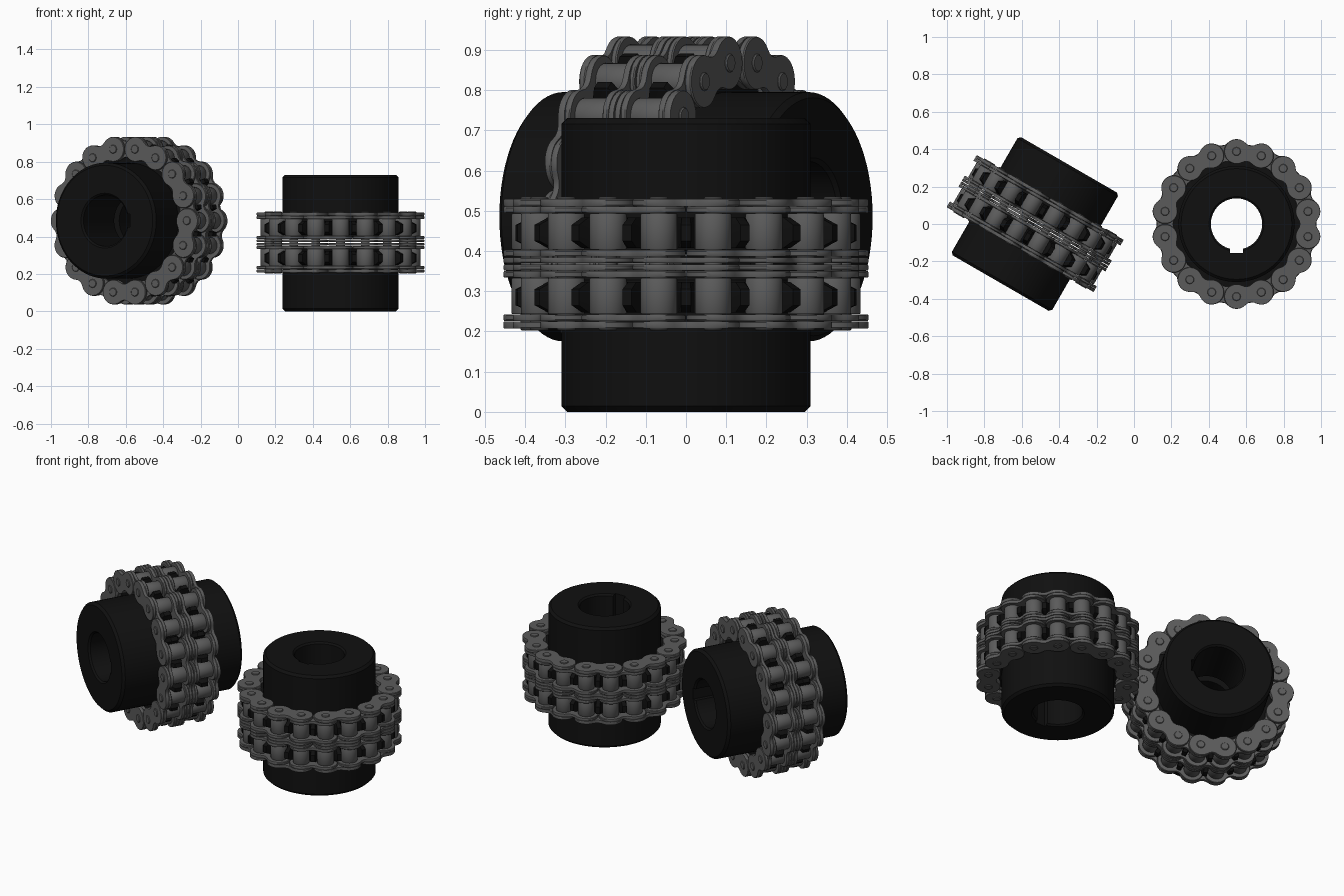
import bpy, bmesh, math
from mathutils import Matrix, Vector

if "Cube" in bpy.data.objects:
    bpy.data.objects.remove(bpy.data.objects["Cube"])

N = 18                       # chain links around the coupling
R = 0.388                    # pitch radius
PITCH = 2 * R * math.sin(math.pi / N)
STEP = 2 * math.pi / N


def material(name, v):
    m = bpy.data.materials.new(name)
    m.diffuse_color = (v, v, v, 1)
    m.use_nodes = True
    m.node_tree.nodes["Principled BSDF"].inputs["Base Color"].default_value = m.diffuse_color
    return m


BLACK = material("black oxide steel", 0.005)
GREY = material("grey steel", 0.105)


def polar(r, a, z=0.0):
    return Vector((r * math.cos(a), r * math.sin(a), z))


def loft(bm, loops, closed=False):
    """Skin a list of equal length loops; closed joins last to first, otherwise cap."""
    rows = [[bm.verts.new(p) for p in loop] for loop in loops]
    n = len(rows[0])
    pairs = list(zip(rows, rows[1:])) + ([(rows[-1], rows[0])] if closed else [])
    for a, b in pairs:
        for i in range(n):
            j = (i + 1) % n
            bm.faces.new((a[i], a[j], b[j], b[i]))
    if not closed:
        bm.faces.new(rows[0][::-1])
        bm.faces.new(rows[-1])


def prism(bm, outline, z0, z1, place, bevel=0.0):
    """Extrude a 2D outline, optionally with slightly shrunken end rims."""
    layers = [(z0, 1)] + [(z1, 1)]
    if bevel:
        layers = [(z0, 1 - bevel), (z0 + 0.003, 1), (z1 - 0.003, 1), (z1, 1 - bevel)]
    loft(bm, [[place @ Vector((x * s, y * s, z)) for x, y in outline] for z, s in layers])


def finish(bm, name, mat):
    bmesh.ops.recalc_face_normals(bm, faces=bm.faces)
    for f in bm.faces:
        f.smooth = True
    me = bpy.data.meshes.new(name)
    bm.to_mesh(me)
    bm.free()
    me.set_sharp_from_angle(angle=math.radians(32))
    me.materials.append(mat)
    return me


def circle(r, n):
    return [(r * math.cos(2 * math.pi * i / n), r * math.sin(2 * math.pi * i / n))
            for i in range(n)]


def plate_outline(r=0.066, waist=0.043):
    """Figure-eight link plate, long axis on local y."""
    half = [(r * math.sin(math.radians(a)), PITCH / 2 + r * math.cos(math.radians(a)))
            for a in range(-125, 126, 10)]
    side = [(waist + 0.003, 0.015), (waist, 0), (waist + 0.003, -0.015)]
    pts = half + side
    return pts + [(-x, -y) for x, y in pts]


# hub bore with keyway on the -y side
def bore_loop(z, s=1.0):
    pts = []
    for k in range(72):
        d = (k * 5 + 90 + 180) % 360 - 180       # degrees away from -y
        if abs(d) == 15:
            p = Vector((math.copysign(0.035, d), -0.1325 * s, z))
        elif abs(d) == 10:
            p = Vector((math.copysign(0.035, d), -0.155, z))
        elif abs(d) < 10:
            p = Vector((0.155 * math.tan(math.radians(d)), -0.155, z))
        else:
            p = polar(0.137 * s, math.radians(k * 5), z)
        pts.append(p)
    return pts


def ring(r, z):
    return [polar(r, math.radians(k * 5), z) for k in range(72)]


# sprocket outline: roller pockets with tapered teeth between
def sprocket_outline():
    pts = []
    for i in range(N):
        a = (i + 0.5) * STEP
        for d in range(-75, 76, 15):
            t = a + math.pi - math.radians(d)
            pts.append(polar(R, a) + polar(0.048, t))
        for off in (-0.028, 0.028):
            pts.append(polar(0.428, a + STEP / 2 + off))
    return pts


def hub_mesh(sign):
    """One hub half with its toothed sprocket; sign picks the end."""
    bm = bmesh.new()
    inner, outer = 0.027 * sign, 0.365 * sign
    c = 0.014 * sign
    loft(bm, [bore_loop(inner), ring(0.30, inner), ring(0.31, inner + c * 0.7),
              ring(0.31, outer - c), ring(0.296, outer),
              bore_loop(outer, 1.07), bore_loop(outer - 0.7 * c)], closed=True)
    mid = 0.08 * sign
    outline = sprocket_outline()

    def layer(z, cap):
        return [polar(min(p.length, cap), math.atan2(p.y, p.x), mid + z) for p in outline]
    loft(bm, [layer(-0.038, 0.25), layer(-0.038, 0.39), layer(-0.02, 1),
              layer(0.02, 1), layer(0.038, 0.39), layer(0.038, 0.25)], closed=True)
    return finish(bm, "hub", BLACK)


def links_mesh(parity, spans):
    """Every second link of the chain, as mirrored plates at the given axial spans."""
    bm = bmesh.new()
    outline = plate_outline()
    for i in range(parity, N, 2):
        place = Matrix.Rotation(i * STEP, 4, 'Z') @ Matrix.Translation(
            (R * math.cos(STEP / 2), 0, 0))
        for z0, z1 in spans:
            prism(bm, outline, z0, z1, place, 0.02)
            prism(bm, outline, -z1, -z0, place, 0.02)
    return finish(bm, "links", GREY)


def barrels_mesh(r, spans, n, bevel):
    """Cylinders at every pin position."""
    bm = bmesh.new()
    for i in range(N):
        place = Matrix.Translation(polar(R, (i + 0.5) * STEP))
        for z0, z1 in spans:
            prism(bm, circle(r, n), z0, z1, place, bevel)
    return finish(bm, "barrels", GREY)


parts = {
    "upper_hub": hub_mesh(1),
    "lower_hub": hub_mesh(-1),
    "outer_chain_links": links_mesh(0, [(0.143, 0.161), (0.002, 0.016)]),
    "inner_chain_links": links_mesh(1, [(0.126, 0.142), (0.018, 0.034)]),
    "chain_rollers": barrels_mesh(0.046, [(0.035, 0.125), (-0.125, -0.035)], 28, 0.04),
    "chain_pins": barrels_mesh(0.023, [(-0.166, 0.166)], 16, 0.12),
}

# upright coupling, and one lying on its side turned in plan
upright = Matrix.Translation((0.548, 0, 0.365))
c, s = math.cos(math.radians(60)), math.sin(math.radians(60))
lying = Matrix(((0, -s, c, -0.53), (0, c, s, 0), (-1, 0, 0, 0.485), (0, 0, 0, 1)))

for label, world in (("upright", upright), ("lying", lying)):
    for part, mesh in parts.items():
        ob = bpy.data.objects.new(f"{label}_{part}", mesh)
        ob.matrix_world = world
        if "hub" not in part:
            ob.matrix_world = world @ Matrix.Translation((0, 0, 0.003))
        bpy.context.collection.objects.link(ob)
